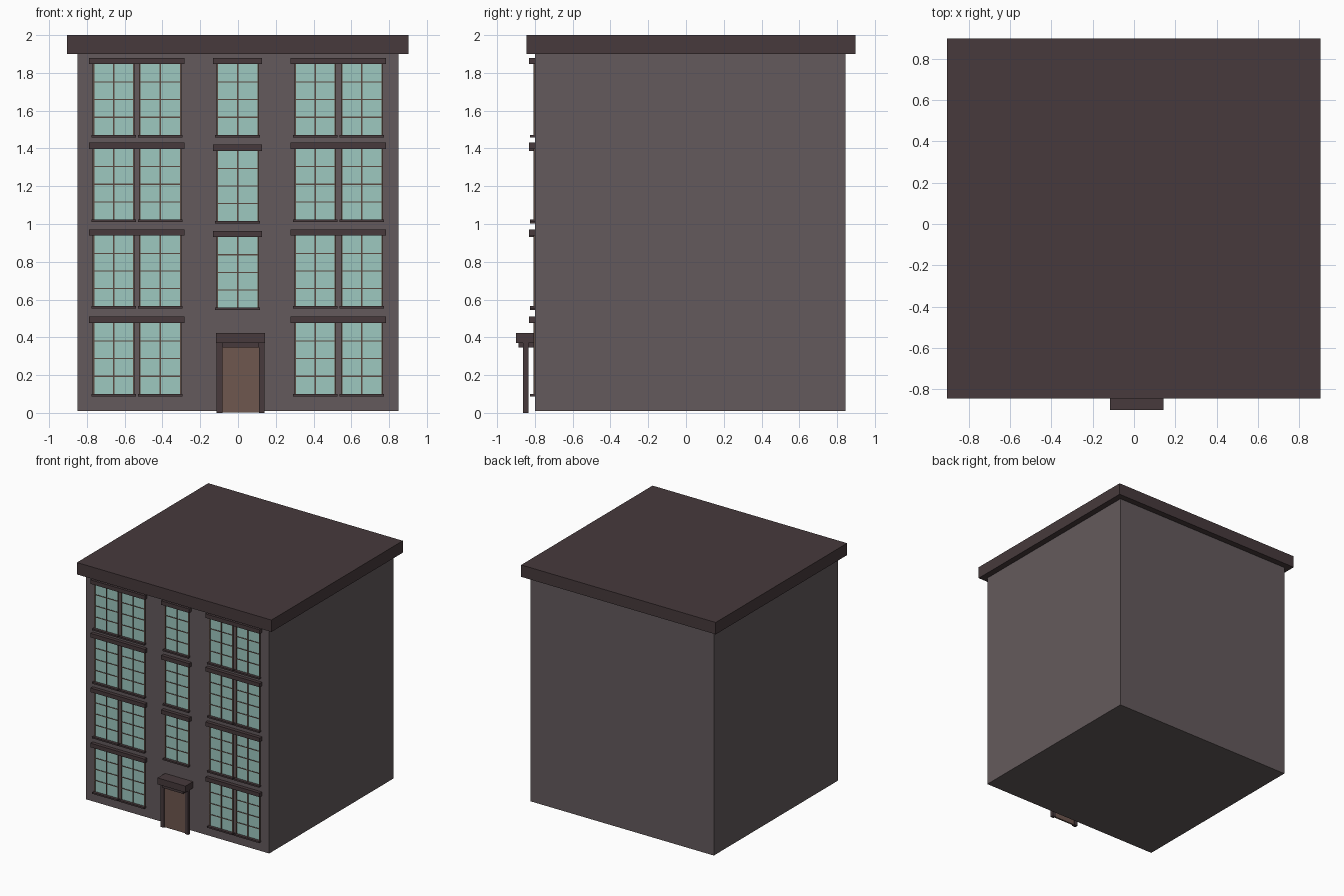
import bpy
import bmesh

if "Cube" in bpy.data.objects:
    bpy.data.objects.remove(bpy.data.objects["Cube"])


def material(name, rgb):
    m = bpy.data.materials.new(name)
    m.diffuse_color = (*rgb, 1)
    m.use_nodes = True
    m.node_tree.nodes["Principled BSDF"].inputs["Base Color"].default_value = m.diffuse_color
    return m


WALL = material("wall_grey", (0.127, 0.102, 0.107))
TRIM = material("dark_trim", (0.063, 0.042, 0.045))
GLASS = material("pale_glass", (0.34, 0.58, 0.53))
FRAME = material("frame_brown", (0.105, 0.07, 0.055))
WOOD = material("door_wood", (0.156, 0.095, 0.078))


def boxes(name, mat, specs):
    """One object made of boxes given as (x0, x1, y0, y1, z0, z1)."""
    bm = bmesh.new()
    for x0, x1, y0, y1, z0, z1 in specs:
        for v in bmesh.ops.create_cube(bm, size=1)["verts"]:
            v.co.x = x1 if v.co.x > 0 else x0
            v.co.y = y1 if v.co.y > 0 else y0
            v.co.z = z1 if v.co.z > 0 else z0
    mesh = bpy.data.meshes.new(name)
    bm.to_mesh(mesh)
    bm.free()
    mesh.materials.append(mat)
    obj = bpy.data.objects.new(name, mesh)
    bpy.context.collection.objects.link(obj)


WALL_Y = -0.80


def window(name, x0, x1, z0, z1):
    # Glass pane
    boxes(name + "_glass", GLASS, [(x0, x1, WALL_Y - 0.003, WALL_Y + 0.005, z0, z1)])
    # Surround, centre mullion and three glazing bars
    t, y0, y1 = 0.004, WALL_Y - 0.008, WALL_Y + 0.005
    bars = [(x - t, x + t, y0, y1, z0, z1) for x in (x0, (x0 + x1) / 2, x1)]
    for i in range(1, 4):
        z = z0 + (z1 - z0) * i / 4
        bars.append((x0, x1, y0 + 0.001, y1, z - 0.003, z + 0.003))
    boxes(name + "_frame", FRAME, bars)
    # Sill
    boxes(name + "_sill", TRIM,
          [(x0 - 0.01, x1 + 0.01, WALL_Y - 0.027, WALL_Y + 0.005, z0 - 0.013, z0)])


def lintel(name, x0, x1, z):
    boxes(name, TRIM, [(x0, x1, WALL_Y - 0.03, WALL_Y + 0.005, z, z + 0.034)])


# Main block and flat roof
boxes("walls", WALL, [(-0.85, 0.85, WALL_Y, 0.845, 0.01, 1.905)])
boxes("roof_slab", TRIM, [(-0.904, 0.902, -0.845, 0.897, 1.90, 2.0)])

# Paired windows on four floors, each pair under a shared lintel
for i, (z0, z1) in enumerate([(0.10, 0.475), (0.565, 0.938), (1.024, 1.397), (1.472, 1.846)]):
    for side, dx in (("left", 0.0), ("right", 1.067)):
        name = f"{side}_window_{i + 1}"
        window(name + "_a", -0.765 + dx, -0.551 + dx, z0, z1)
        window(name + "_b", -0.519 + dx, -0.304 + dx, z0, z1)
        lintel(name + "_lintel", -0.788 + dx, -0.284 + dx, z1)

# Single windows above the door
for i, (z0, z1) in enumerate([(0.558, 0.93), (1.016, 1.387), (1.472, 1.846)]):
    window(f"centre_window_{i + 2}", -0.111, 0.106, z0, z1)
    lintel(f"centre_window_{i + 2}_lintel", -0.132, 0.127, z1)

# Entrance: canopy, beam, posts and door
boxes("canopy", TRIM, [(-0.117, 0.143, -0.90, WALL_Y + 0.005, 0.37, 0.424)])
boxes("canopy_beam", TRIM, [(-0.083, 0.11, -0.886, -0.807, 0.345, 0.37)])
boxes("door_posts", TRIM, [(-0.114, -0.082, -0.863, -0.835, 0, 0.37),
                           (0.11, 0.141, -0.863, -0.835, 0, 0.37)])
boxes("door", WOOD, [(-0.082, 0.11, -0.855, -0.842, 0.003, 0.35)])
